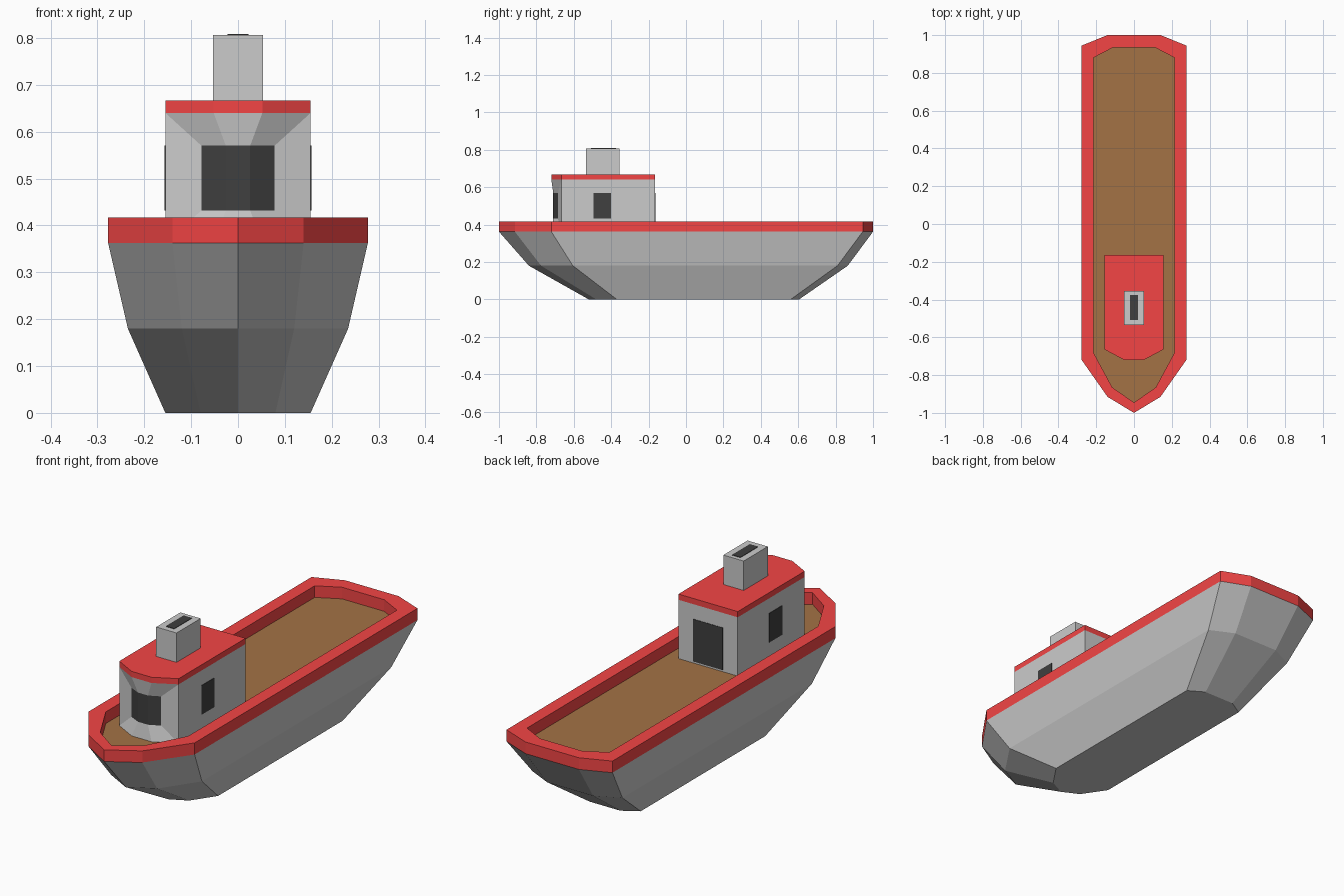
import bpy

if "Cube" in bpy.data.objects:
    bpy.data.objects.remove(bpy.data.objects["Cube"])


def material(name, rgb):
    m = bpy.data.materials.new(name)
    m.diffuse_color = (*rgb, 1)
    m.use_nodes = True
    m.node_tree.nodes["Principled BSDF"].inputs["Base Color"].default_value = m.diffuse_color
    return m


RED = material("red_paint", (0.9, 0.06, 0.06))
BROWN = material("brown_deck", (0.37, 0.17, 0.06))
BLACK = material("black_glass", (0.05, 0.05, 0.05))


def loft(name, rings, closed=True, bottom=False, top=False, mat=None):
    """Join equal-length point rings with flat quads, optionally capped."""
    n = len(rings[0])
    verts = [p for ring in rings for p in ring]
    faces = []
    for r in range(len(rings) - 1):
        for i in range(n if closed else n - 1):
            a, b = r * n + i, r * n + (i + 1) % n
            faces.append((a, b, b + n, a + n))
    if bottom:
        faces.append(tuple(reversed(range(n))))
    if top:
        faces.append(tuple(range(len(verts) - n, len(verts))))
    me = bpy.data.meshes.new(name)
    me.from_pydata(verts, [], faces)
    ob = bpy.data.objects.new(name, me)
    bpy.context.collection.objects.link(ob)
    if mat:
        me.materials.append(mat)
    return ob


def mirrored(half):
    """Full plan outline from its right half, listed bow to stern."""
    return half + [(-x, y) for x, y in reversed(half) if x > 0]


def at(outline, z):
    return [(x, y, z) for x, y in outline]


def box(name, x0, x1, y0, y1, z0, z1, mat=None):
    base = [(x0, y0), (x1, y0), (x1, y1), (x0, y1)]
    return loft(name, [at(base, z0), at(base, z1)], bottom=True, top=True, mat=mat)


# Hull outlines
keel = mirrored([(0, -0.52), (0.08, -0.48), (0.155, -0.37), (0.155, 0.56), (0.08, 0.605)])
chine = mirrored([(0, -0.84), (0.12, -0.775), (0.235, -0.605), (0.235, 0.81), (0.12, 0.865)])
outer = mirrored([(0, -1), (0.14, -0.915), (0.277, -0.72), (0.277, 0.945), (0.14, 1)])
inner = mirrored([(0, -0.945), (0.115, -0.865), (0.215, -0.68), (0.215, 0.88), (0.11, 0.935)])
DECK, RAIL = 0.362, 0.417

# Hull, red bulwark and deck
loft("hull", [at(keel, 0), at(chine, 0.18), at(outer, DECK)], bottom=True)
loft("bulwark", [at(outer, DECK), at(outer, RAIL), at(inner, RAIL), at(inner, DECK)], mat=RED)
loft("deck", [at(inner, DECK)] , closed=False, top=True, mat=BROWN)

# Cabin walls, open at the front
EAVE = 0.64
walls = [(0.155, -0.665), (0.155, -0.165), (-0.155, -0.165), (-0.155, -0.665)]
loft("cabin_walls", [at(walls, DECK), at(walls, EAVE)], closed=False)

# Recessed faceted front: sloping frame around a three-pane window
front = [(-0.155, -0.665), (-0.052, -0.72), (0.052, -0.72), (0.155, -0.665)]
panes = [(-0.078, -0.685), (-0.026, -0.71), (0.026, -0.71), (0.078, -0.685)]
WIN0, WIN1 = 0.432, 0.57
loft("cabin_front_frame", [at(front, DECK) + at(front[::-1], EAVE),
                           at(panes, WIN0) + at(panes[::-1], WIN1)])
loft("front_window", [at(panes, WIN0), at(panes, WIN1)], closed=False, mat=BLACK)

# Roof slab
roof = front + walls[1:3]
loft("cabin_roof", [at(roof, EAVE), at(roof, 0.667)], bottom=True, top=True, mat=RED)

# Side windows and rear door, flush panels
E = 0.002
for side, s in (("right", 1), ("left", -1)):
    x0, x1 = sorted((s * 0.15, s * (0.155 + E)))
    box(side + "_window", x0, x1, -0.495, -0.4, WIN0, WIN1, BLACK)
box("rear_door", -0.078, 0.078, -0.17, -0.165 + E, 0.37, 0.57, BLACK)

# Funnel with dark opening
box("funnel", -0.053, 0.053, -0.535, -0.355, 0.667, 0.806)
box("funnel_opening", -0.022, 0.022, -0.508, -0.375, 0.8, 0.806 + E, BLACK)
